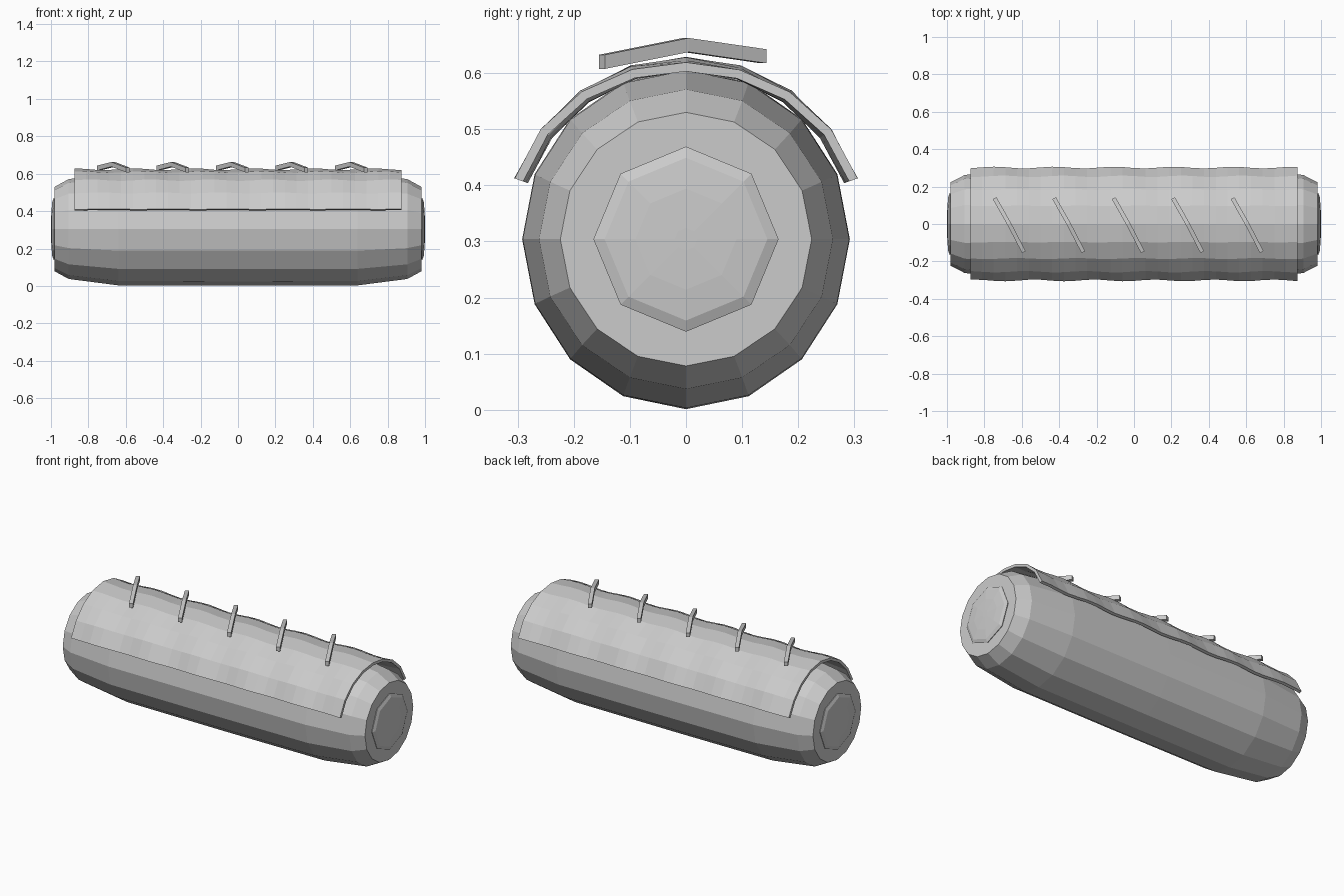
import bpy, bmesh
from math import sin, cos, pi, radians
from mathutils import Vector

cube = bpy.data.objects.get("Cube")
if cube:
    bpy.data.objects.remove(cube, do_unlink=True)

grey = bpy.data.materials.new("light_grey")
grey.use_nodes = True
color = (0.6, 0.6, 0.6, 1)
grey.diffuse_color = color
grey.node_tree.nodes["Principled BSDF"].inputs["Base Color"].default_value = color

CENTER_Z = 0.304


def loft(name, rings, closed=True):
    """Skin a list of closed rings and cap both ends."""
    bm = bmesh.new()
    loops = [[bm.verts.new(p) for p in ring] for ring in rings]
    n = len(loops[0])
    for a, b in zip(loops, loops[1:]):
        for i in range(n):
            j = (i + 1) % n
            bm.faces.new((a[i], a[j], b[j], b[i]))
    bm.faces.new(loops[0])
    bm.faces.new(loops[-1])
    bmesh.ops.recalc_face_normals(bm, faces=bm.faces)
    mesh = bpy.data.meshes.new(name)
    bm.to_mesh(mesh)
    bm.free()
    mesh.materials.append(grey)
    obj = bpy.data.objects.new(name, mesh)
    bpy.context.collection.objects.link(obj)
    return obj


def ring(x, ry, rz, sides):
    return [(x, ry * sin(2 * pi * i / sides), CENTER_Z + rz * cos(2 * pi * i / sides))
            for i in range(sides)]


# Main roll: faceted cylinder with rounded ends
profile = [(0.98, 0.224, 0.226), (0.905, 0.262, 0.267), (0.64, 0.291, 0.301)]
half = [(-x, ry, rz) for x, ry, rz in profile]
loft("roll_body", [ring(x, ry, rz, 16) for x, ry, rz in half + [(0, 0.292, 0.303)] + profile[::-1]])

# Shallow domed end buttons
for side, label in ((1, "left"), (-1, "right")):
    dome = [(0.975, 0.16), (0.985, 0.165), (0.993, 0.145), (0.998, 0.09), (1.0, 0.02)]
    loft(label + "_end_button", [ring(side * x, r, r, 8) for x, r in dome])

# Wavy wrap draped over the upper half
ARC, STEPS, LENGTH = radians(70.5), 8, 28


def wrap_section(x):
    points = []
    for radius, order in ((0.32, 1), (0.304, -1)):
        for k in range(STEPS + 1)[::order]:
            a = ARC * (2 * k / STEPS - 1)
            r = radius + 0.005 * sin(2 * pi * x / 0.32 + 3 * a)
            points.append((x, r * sin(a), CENTER_Z + r * cos(a)))
    return points


wrap = loft("wavy_wrap", [wrap_section(0.875 * (2 * i / LENGTH - 1)) for i in range(LENGTH + 1)])

# Five bent diagonal bars along the top
across = Vector((0.88, 0.48, 0)) * 0.011
up = Vector((0, 0, 0.0125))
for i in range(5):
    cx = -0.667 + 0.318 * i
    path = [Vector((cx - 0.078, 0.138, 0.63)), Vector((cx, 0, 0.65)), Vector((cx + 0.078, -0.15, 0.62))]
    loft("top_bar_%d" % (i + 1),
         [(p - across - up, p + across - up, p + across + up, p - across + up) for p in path])
